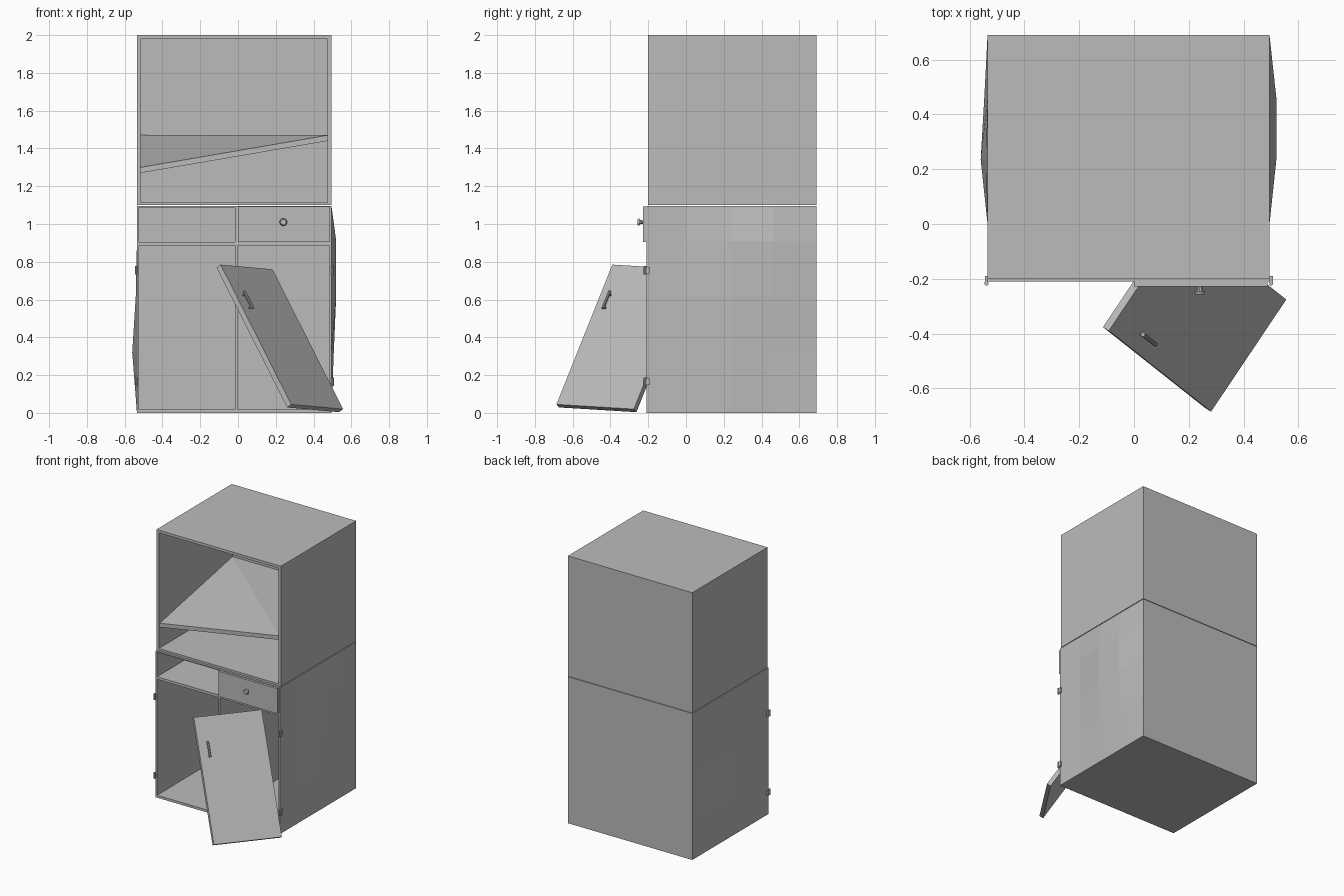
import bpy, bmesh
from mathutils import Matrix, Vector

if "Cube" in bpy.data.objects:
    bpy.data.objects.remove(bpy.data.objects["Cube"], do_unlink=True)

grey = bpy.data.materials.new("plain grey")
grey.use_nodes = True
GREY = (0.5, 0.5, 0.5, 1)
grey.diffuse_color = GREY
grey.node_tree.nodes["Principled BSDF"].inputs["Base Color"].default_value = GREY


def finish(name, bm, matrix=None):
    bmesh.ops.recalc_face_normals(bm, faces=bm.faces[:])
    mesh = bpy.data.meshes.new(name)
    bm.to_mesh(mesh)
    bm.free()
    mesh.materials.append(grey)
    obj = bpy.data.objects.new(name, mesh)
    bpy.context.scene.collection.objects.link(obj)
    if matrix:
        obj.matrix_world = matrix
    return obj


def box(name, x, y, z, matrix=None):
    """Box from (min, max) pairs."""
    bm = bmesh.new()
    bmesh.ops.create_cube(bm, size=1)
    for v in bm.verts:
        v.co = [lo + (c + 0.5) * (hi - lo) for c, (lo, hi) in zip(v.co, (x, y, z))]
    return finish(name, bm, matrix)


def rod(name, start, end, r1, r2=None, matrix=None, sides=10):
    start, end = Vector(start), Vector(end)
    axis = end - start
    bm = bmesh.new()
    turn = axis.to_track_quat("Z", "Y").to_matrix().to_4x4()
    bmesh.ops.create_cone(bm, cap_ends=True, segments=sides, radius1=r1,
                          radius2=r1 if r2 is None else r2, depth=axis.length,
                          matrix=Matrix.Translation((start + end) / 2) @ turn)
    return finish(name, bm, matrix)


L, R, BACK, FRONT = -0.535, 0.495, 0.69, -0.21
T = 0.02

# Upper open cabinet
up_y = (-0.2, BACK)
box("upper_left_wall", (L, L + T), up_y, (1.1, 2))
box("upper_right_wall", (R - T, R), up_y, (1.1, 2))
box("upper_top", (L + T, R - T), up_y, (1.98, 2))
box("upper_floor", (L + T, R - T), up_y, (1.1, 1.115))
box("upper_back", (L + T, R - T), (BACK - T, BACK), (1.115, 1.98))

# Shelf with its front left corner dropped, folded on the diagonal
bm = bmesh.new()
corners = [(L + T, -0.19, 1.30), (R - T, -0.19, 1.47),
           (R - T, BACK - T, 1.47), (L + T, BACK - T, 1.47)]
top = [bm.verts.new(c) for c in corners]
low = [bm.verts.new((x, y, z - 0.03)) for x, y, z in corners]
for ring in (top, low):
    bm.faces.new((ring[0], ring[1], ring[3]))
    bm.faces.new((ring[1], ring[2], ring[3]))
for i in range(4):
    j = (i + 1) % 4
    bm.faces.new((top[i], top[j], low[j], low[i]))
finish("broken_shelf", bm)

# Lower side walls, bulging outwards
COLS = [FRONT, 0, 0.235, 0.46, BACK]
ROWS = [0, 0.32, 0.62, 0.91, 1.095]


def bulged_wall(name, x, side, bumps):
    bm = bmesh.new()
    layers = []
    for inset in (0, 0.012):
        layers.append([[bm.verts.new((x + side * (bumps.get((i, j), 0) - inset), y, z))
                        for j, z in enumerate(ROWS)] for i, y in enumerate(COLS)])
    for g in layers:
        for i in range(4):
            for j in range(4):
                bm.faces.new((g[i][j], g[i + 1][j], g[i + 1][j + 1], g[i][j + 1]))
    rims = [e for e in bm.edges if e.is_boundary]
    bmesh.ops.bridge_loops(bm, edges=rims)
    finish(name, bm)


bulged_wall("lower_right_wall", R, 1, {(2, 2): 0.025, (2, 3): 0.025, (3, 2): 0.025,
                                       (3, 3): 0.025, (2, 1): 0.012, (3, 1): 0.012})
bulged_wall("lower_left_wall", L, -1, {(2, 1): 0.025, (3, 1): 0.012, (2, 2): 0.006})

# Lower carcass
inner = (L + 0.01, R - 0.01)
low_y = (FRONT, BACK)
box("lower_floor", inner, low_y, (0, 0.018))
box("lower_top", inner, low_y, (1.088, 1.096))
box("drawer_rail", inner, low_y, (0.885, 0.905))
box("lower_back", inner, (BACK - T, BACK), (0.018, 1.088))
box("centre_divider", (-0.015, 0), (FRONT, BACK - T), (0.018, 1.088))

# Remaining drawer with knob
box("drawer_front", (0, 0.488), (-0.228, -0.205), (0.905, 1.092))
box("drawer_base", (0.01, 0.475), (-0.205, 0.6), (0.91, 0.92))
for side, x in (("left", 0.01), ("right", 0.465)):
    box(f"drawer_{side}_side", (x, x + 0.01), (-0.205, 0.6), (0.92, 1.06))
box("drawer_end", (0.02, 0.465), (0.59, 0.6), (0.92, 1.06))
rod("knob_stem", (0.24, -0.228, 1.01), (0.24, -0.245, 1.01), 0.009, 0.012)
rod("knob_head", (0.24, -0.245, 1.01), (0.24, -0.258, 1.01), 0.02, 0.015, sides=16)

# Hinges
for side, x in (("left", L - 0.004), ("right", R + 0.006)):
    for level, z in (("upper", 0.755), ("lower", 0.165)):
        rod(f"{side}_{level}_hinge", (x, -0.217, z - 0.022), (x, -0.217, z + 0.022), 0.008)
        box(f"{side}_{level}_hinge_leaf", (x - 0.006, x + 0.006), (-0.217, -0.19),
            (z - 0.018, z + 0.018))

# Fallen door: across, down and outward axes from its top left corner
across = Vector((0.275, 0.41, -0.025)).normalized()
down = Vector((0.372, -0.298, -0.74)).normalized()
out = down.cross(across).normalized()
down = across.cross(out)
door = Matrix((across, down, out)).transposed().to_4x4()
door.translation = Vector((-0.092, -0.39, 0.785))
box("fallen_door", (0, 0.494), (0, 0.88), (-0.03, 0), door)
rod("door_handle", (0.065, 0.175, 0.02), (0.065, 0.285, 0.02), 0.008, matrix=door)
for i, v in enumerate((0.19, 0.27)):
    rod(f"handle_post_{i + 1}", (0.065, v, 0), (0.065, v, 0.02), 0.006, matrix=door)
